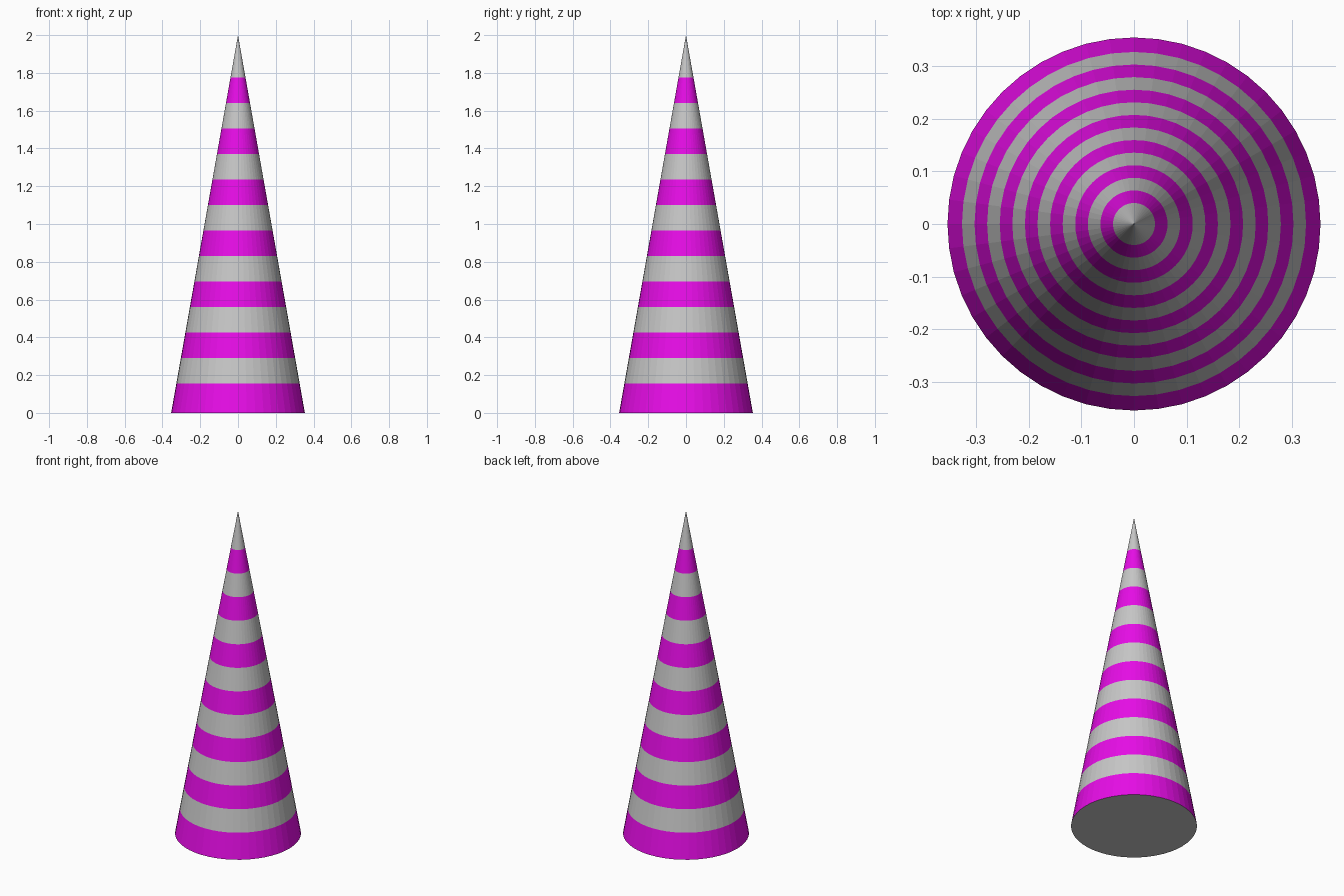
import bpy, bmesh, math

if "Cube" in bpy.data.objects:
    bpy.data.objects.remove(bpy.data.objects["Cube"])

HEIGHT, RADIUS, SIDES = 2.0, 0.354, 48
FIRST, STEP, CUTS = 0.155, 0.135, 13


def material(name, rgb):
    m = bpy.data.materials.new(name)
    m.diffuse_color = (*rgb, 1.0)
    m.use_nodes = True
    m.node_tree.nodes["Principled BSDF"].inputs["Base Color"].default_value = m.diffuse_color
    return m


# Cone with a flat base
bm = bmesh.new()
bmesh.ops.create_cone(bm, cap_ends=True, segments=SIDES, radius1=RADIUS,
                      radius2=0.0, depth=HEIGHT)
bmesh.ops.remove_doubles(bm, verts=bm.verts[:], dist=1e-5)
bmesh.ops.translate(bm, verts=bm.verts[:], vec=(0, 0, HEIGHT / 2))

# Cut the stripe borders
levels = [FIRST + STEP * i for i in range(CUTS)]
for z in levels:
    bmesh.ops.bisect_plane(bm, geom=bm.verts[:] + bm.edges[:] + bm.faces[:],
                           plane_co=(0, 0, z), plane_no=(0, 0, 1), dist=1e-6)

# Alternate colours by height, grey underside
bm.normal_update()
for f in bm.faces:
    f.smooth = False
    z = sum(v.co.z for v in f.verts) / len(f.verts)
    band = sum(z > level for level in levels)
    f.material_index = 1 if f.normal.z < -0.9 else band % 2

mesh = bpy.data.meshes.new("striped_cone")
bm.to_mesh(mesh)
bm.free()
mesh.materials.append(material("magenta", (0.82, 0.004, 0.82)))
mesh.materials.append(material("light grey", (0.57, 0.57, 0.57)))
cone = bpy.data.objects.new("striped_cone", mesh)
bpy.context.collection.objects.link(cone)
